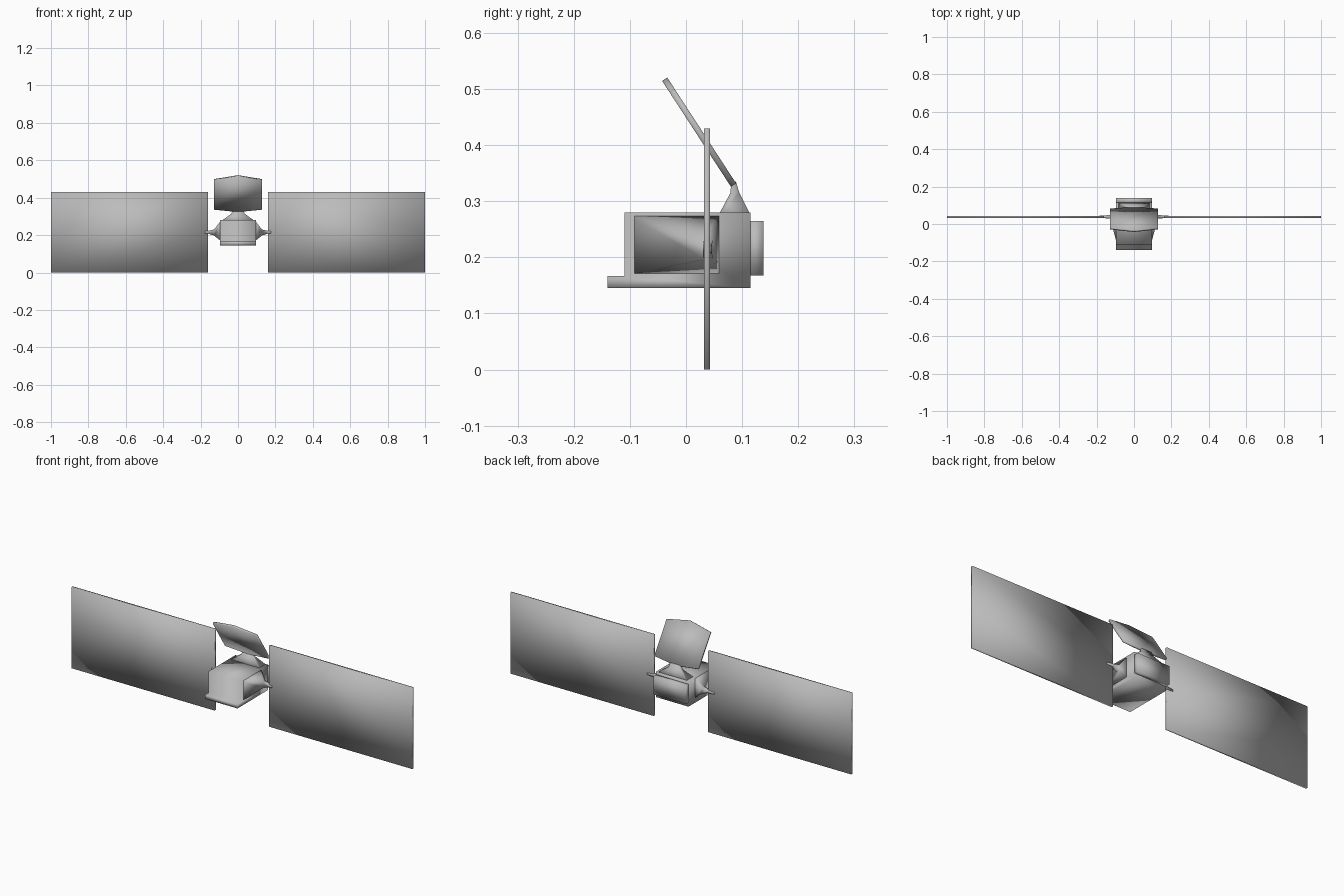
import bpy
import bmesh

old = bpy.data.objects.get("Cube")
if old:
    bpy.data.objects.remove(old, do_unlink=True)

grey = bpy.data.materials.new("light_grey")
grey.use_nodes = True
colour = (0.5, 0.5, 0.5, 1)
grey.diffuse_color = colour
grey.node_tree.nodes["Principled BSDF"].inputs["Base Color"].default_value = colour


def loft(name, rings, mirror=False):
    """Skin a row of equal-length rings, cap both ends, smooth shade."""
    bm = bmesh.new()
    rows = [[bm.verts.new(p) for p in ring] for ring in rings]
    n = len(rows[0])
    for a, b in zip(rows, rows[1:]):
        for i in range(n):
            j = (i + 1) % n
            bm.faces.new((a[i], a[j], b[j], b[i]))
    bm.faces.new(rows[0][::-1])
    bm.faces.new(rows[-1])
    bmesh.ops.recalc_face_normals(bm, faces=bm.faces)
    for f in bm.faces:
        f.smooth = True
    mesh = bpy.data.meshes.new(name)
    bm.to_mesh(mesh)
    bm.free()
    mesh.materials.append(grey)
    obj = bpy.data.objects.new(name, mesh)
    bpy.context.collection.objects.link(obj)
    if mirror:
        obj.modifiers.new("Mirror", 'MIRROR').use_clip = True
    return obj


def section(x, y0, y1, z0, z1):
    """Rectangle facing along x."""
    return [(x, y0, z0), (x, y1, z0), (x, y1, z1), (x, y0, z1)]


def level(z, w, y0, y1):
    """Rectangle facing along z."""
    return [(-w, y0, z), (w, y0, z), (w, y1, z), (-w, y1, z)]


# Main body with a lip along the lower front
W = 0.095
side = [(-0.14, 0.145), (0.115, 0.145), (0.115, 0.28),
        (-0.11, 0.28), (-0.11, 0.167), (-0.14, 0.167)]
loft("body", [[(x, y, z) for y, z in side] for x in (-W, W)])

# Rear equipment bay
loft("rear_bay", [section(x, 0.11, 0.138, 0.168, 0.265) for x in (-W, W)])

# Side fairings that taper into the panel arms
loft("side_fairing_and_arm", [
    section(0.09, -0.11, 0.06, 0.167, 0.28),
    section(0.128, 0.03, 0.048, 0.198, 0.23),
    section(0.16, 0.031, 0.046, 0.208, 0.223),
    section(0.21, 0.034, 0.042, 0.21, 0.218)], mirror=True)

# Solar panels, with a row of points along the centre line
Y0, Y1 = 0.032, 0.043
panel = [(Y0, 0), (Y1, 0), (Y1, 0.215), (Y1, 0.43), (Y0, 0.43), (Y0, 0.215)]
loft("solar_panel", [[(x, y, z) for y, z in panel] for x in (0.16, 1.0)],
     mirror=True)

# Neck carrying the dish
loft("dish_neck", [level(0.275, 0.09, 0.058, 0.115),
                   level(0.315, 0.035, 0.079, 0.095),
                   level(0.335, 0.03, 0.081, 0.089)])

# Tilted dish plate: (x, distance up the slope) outline
outline = [(-0.128, 0.012), (-0.03, 0.0), (0.03, 0.0), (0.128, 0.012),
           (0.128, 0.2), (0.0, 0.225), (-0.128, 0.2)]
loft("dish", [[(x, 0.08 - 0.545 * s + 0.84 * t, 0.326 + 0.838 * s + 0.545 * t)
               for x, s in outline] for t in (0.0, 0.011)])
